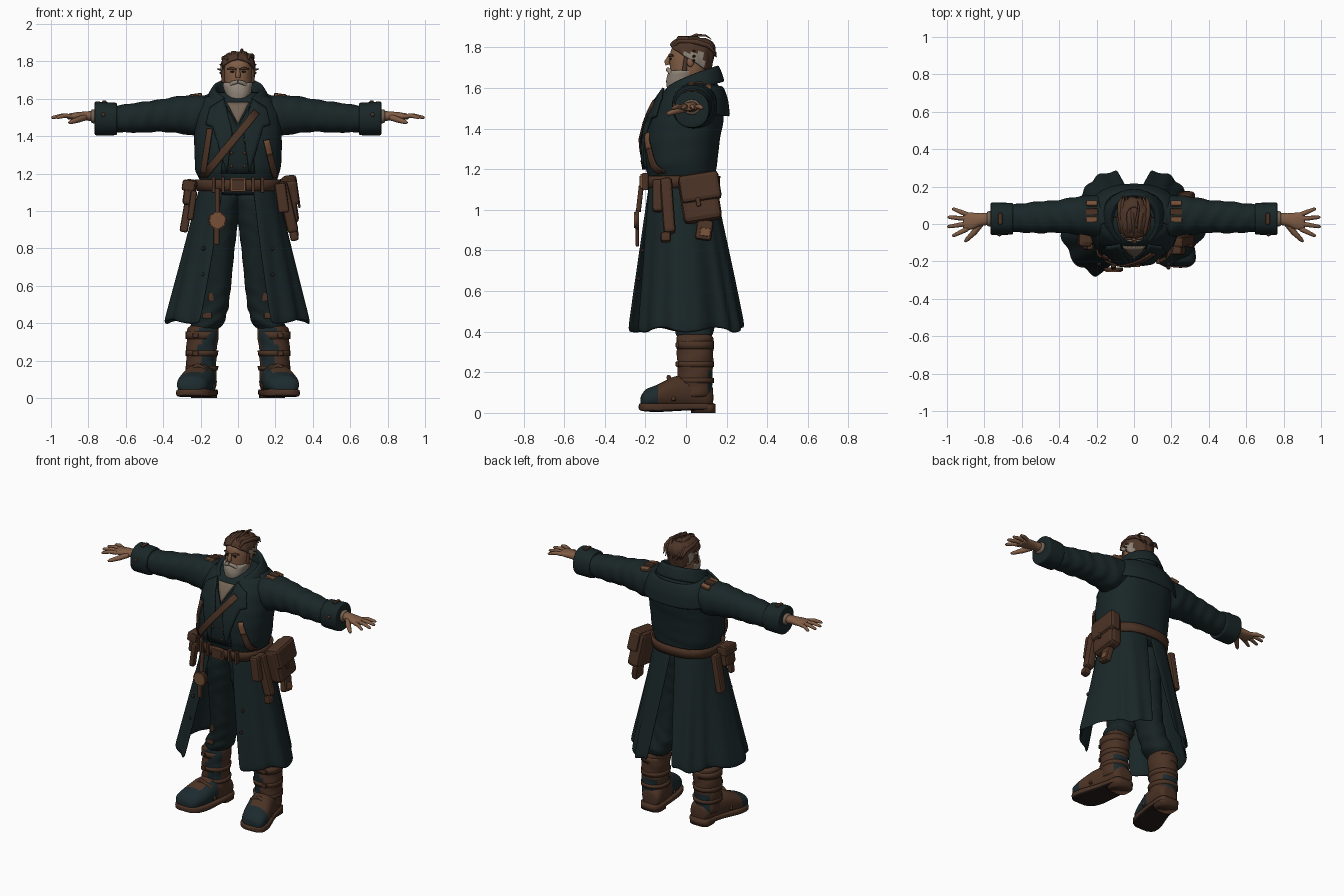
import bpy, bmesh, random
from math import sin, cos, pi, radians
from mathutils import Vector, Matrix

random.seed(4)
if "Cube" in bpy.data.objects:
    bpy.data.objects.remove(bpy.data.objects["Cube"])


def material(name, r, g, b):
    m = bpy.data.materials.new(name)
    m.use_nodes = True
    m.diffuse_color = (r, g, b, 1)
    node = m.node_tree.nodes["Principled BSDF"]
    node.inputs["Base Color"].default_value = (r, g, b, 1)
    node.inputs["Roughness"].default_value = .9
    return m


COAT = material("dark teal cloth", .010, .0195, .021)
TROUSER = material("charcoal cloth", .009, .017, .018)
LEATHER = material("brown leather", .070, .032, .018)
TAN = material("worn tan leather", .18, .08, .04)
SKIN = material("skin", .22, .11, .06)
GREY = material("grey hair", .28, .235, .19)
HAIR = material("brown hair", .072, .034, .02)
TEAL = material("boot teal", .012, .024, .028)
SHIRT = material("linen", .17, .125, .09)
DARK = material("dark sole", .018, .012, .010)


def finish(name, bm, mats, subd=0, thick=0, rule=None, bevel=0):
    bmesh.ops.recalc_face_normals(bm, faces=bm.faces)
    for f in bm.faces:
        f.smooth = True
        if rule:
            f.material_index = rule(f.calc_center_median(), f.normal)
    me = bpy.data.meshes.new(name)
    bm.to_mesh(me)
    bm.free()
    ob = bpy.data.objects.new(name, me)
    bpy.context.collection.objects.link(ob)
    for m in mats if isinstance(mats, list) else [mats]:
        me.materials.append(m)
    if thick:
        mod = ob.modifiers.new("thickness", "SOLIDIFY")
        mod.thickness, mod.offset = thick, 0
    if bevel:
        mod = ob.modifiers.new("soft edges", "BEVEL")
        mod.width, mod.segments = bevel, 2
    if subd:
        mod = ob.modifiers.new("smooth", "SUBSURF")
        mod.levels = mod.render_levels = subd
    return ob


def rim(t, a, b, p):
    """Point on a superellipse; t = 0 is the -b side."""
    s, c = sin(t), -cos(t)
    return (a * abs(s) ** (2 / p) * (1 if s > 0 else -1),
            b * abs(c) ** (2 / p) * (1 if c > 0 else -1))


def mix(secs, pos):
    """Interpolate (pos, centre a, centre b, radius a, radius b) sections."""
    secs = sorted(secs)
    pos = min(max(pos, secs[0][0]), secs[-1][0])
    for lo, hi in zip(secs, secs[1:]):
        if pos <= hi[0]:
            t = (pos - lo[0]) / (hi[0] - lo[0])
            return [x + (y - x) * t for x, y in zip(lo, hi)]


def loft(name, secs, mats, axis="z", side=1, n=24, p=2.2, steps=2, fold=0, rule=None, subd=1):
    bm, rings = bmesh.new(), []
    stops = [a[0] + (b[0] - a[0]) * k / steps for a, b in zip(secs, secs[1:]) for k in range(steps)]
    for pos in stops + [secs[-1][0]]:
        _, ca, cb, ra, rb = mix(secs, pos)
        ring = []
        for i in range(n):
            t = 2 * pi * i / n
            w = 1 + fold * sin(70 * pos + 2 * sin(2 * t) + t)
            a, b = rim(t, ra * w, rb * w, p)
            a, b = a + ca, b + cb
            co = {"z": (a, b, pos), "x": (pos, a, b), "y": (a, pos, b)}[axis]
            ring.append(bm.verts.new((co[0] * side, co[1], co[2])))
        rings.append(ring)
    for r, q in zip(rings, rings[1:]):
        for i in range(n):
            bm.faces.new((r[i], r[(i + 1) % n], q[(i + 1) % n], q[i]))
    bm.faces.new(rings[0])
    bm.faces.new(rings[-1])
    return finish(name, bm, mats, subd, rule=rule)


def sheet(name, f, mats, nu=32, nv=6, thick=.012, rule=None, subd=1):
    bm = bmesh.new()
    g = [[bm.verts.new(f(u / nu, v / nv)) for u in range(nu + 1)] for v in range(nv + 1)]
    for v in range(nv):
        for u in range(nu):
            bm.faces.new((g[v][u], g[v][u + 1], g[v + 1][u + 1], g[v + 1][u]))
    return finish(name, bm, mats, subd, thick, rule)


def tube(name, pts, radii, mat, side=1):
    cu = bpy.data.curves.new(name, "CURVE")
    cu.dimensions, cu.bevel_depth, cu.bevel_resolution, cu.use_fill_caps = "3D", 1, 3, True
    sp = cu.splines.new("POLY")
    sp.points.add(len(pts) - 1)
    for q, co, r in zip(sp.points, pts, radii):
        q.co, q.radius = (co[0] * side, co[1], co[2], 1), r
    cu.materials.append(mat)
    bpy.context.collection.objects.link(bpy.data.objects.new(name, cu))


def box(name, at, size, mat, side=1, rx=0, ry=0, bevel=.012):
    bm = bmesh.new()
    bmesh.ops.create_cube(bm, size=1)
    m = Matrix.Rotation(radians(ry * side), 4, "Y") @ Matrix.Rotation(radians(rx), 4, "X")
    bm.transform(Matrix.Translation((at[0] * side, at[1], at[2])) @ m @ Matrix.Diagonal((*size, 1)))
    finish(name, bm, mat, bevel=bevel).data.shade_flat()


def ball(name, at, size, mat, side=1):
    bm = bmesh.new()
    bmesh.ops.create_uvsphere(bm, u_segments=14, v_segments=8, radius=1)
    bm.transform(Matrix.Translation((at[0] * side, at[1], at[2])) @ Matrix.Diagonal((*size, 1)))
    finish(name, bm, mat)


# Coat body
BODY = [(1.08, 0, -.02, .195, .165), (1.16, 0, -.02, .205, .165), (1.22, 0, -.025, .23, .178),
        (1.35, 0, -.018, .236, .186), (1.45, 0, .005, .235, .183), (1.54, 0, .022, .225, .163),
        (1.6, 0, .035, .19, .135), (1.64, 0, .05, .11, .09)]
loft("coat_body", BODY, COAT, n=36, p=2.4, steps=3, fold=.012)


def wrap(t, z, off):
    _, _, cy, rx, ry = mix(BODY, z)
    x, y = rim(t, rx + off, ry + off, 2.4)
    return x, y + cy, z


def plate(name, pts, mat, off=.012, side=1, thick=.009):
    """Flat outline in x and z, laid onto the front of the coat body."""
    bm = bmesh.new()
    bm.faces.new([bm.verts.new((x * side, 0, z)) for x, z in pts])
    bmesh.ops.triangulate(bm, faces=bm.faces)
    bmesh.ops.subdivide_edges(bm, edges=bm.edges, cuts=5, use_grid_fill=True)
    for v in bm.verts:
        _, _, cy, rx, ry = mix(BODY, v.co.z)
        k = min(abs(v.co.x) / rx, .97)
        v.co.y = cy - ry * (1 - k ** 2.4) ** (1 / 2.4) - off
    finish(name, bm, mat, thick=thick)


def strap(name, a, b, w, mat, off):
    d = (Vector(b) - Vector(a)).normalized() * w / 2
    n = Vector((-d.y, d.x))
    plate(name, [Vector(a) + n, Vector(a) - n, Vector(b) - n, Vector(b) + n], mat, off)


plate("shirt_front", [(-.06, 1.58), (0, 1.465), (.06, 1.58)], SHIRT, .009)
plate("waistcoat", [(-.06, 1.56), (-.09, 1.2), (.09, 1.2), (.06, 1.56), (0, 1.45)], TROUSER, .007)
sheet("shoulder_yoke", lambda u, v: wrap(radians(75 + 210 * u), 1.63 - .15 * v - .02 * sin(pi * u), .012 + .012 * v), COAT)
strap("cross_strap", (.1, 1.53), (-.18, 1.19), .038, LEATHER, .026)
strap("worn_strap_left", (.15, 1.38), (.2, 1.18), .028, LEATHER, .022)
strap("worn_strap_tip", (.152, 1.375), (.17, 1.3), .029, TAN, .024)
strap("strap_right", (-.15, 1.44), (-.19, 1.18), .028, LEATHER, .022)


# Upright collar with a turned-down outer edge
def collar(u, v):
    t = radians(34 + 292 * u)
    back = ((1 - cos(t)) / 2) ** .65
    if v < .5:
        k = v * 2
        x, y = rim(t, .1 + .025 * k, .115 + .02 * k, 2)
        z = 1.55 + (.03 + .14 * back) * k
    else:
        k = v * 2 - 1
        x, y = rim(t, .125 + .05 * k, .135 + .03 * k, 2)
        z = 1.58 + .14 * back - .09 * k
    return x, y + .02, z


sheet("collar", collar, COAT, thick=.014)


# Long coat skirt in two panels, open at the front and vented at the back
def skirt(side, reach, slim):
    def f(u, v):
        t = radians((22 + 7 * v) * (1 - u) + (179.5 - 9 * v) * u)
        w = 1 + .025 * v * sin(15 * t)
        c = -cos(t)
        if c > 0:
            x, y = rim(t, .2 + (.19 - .09 * min(1, 2 * c)) * v, .155 + .132 * v, 2.2 + .8 * c)
        else:
            x, y = rim(t, .2 + (.19 + slim * c) * v, .17 + reach * v, 2.15)
        return x * w * side, y * w - .02 + .02 * v, 1.13 - .725 * v + .012 * v * sin(7 * t)
    sheet("coat_skirt", f, COAT, nu=44, nv=10)


skirt(1, .09, .06)
skirt(-1, .145, 0)

# Belt and buckle
sheet("belt", lambda u, v: wrap(2 * pi * u, 1.108 + .06 * v, .017), LEATHER, nu=40, nv=2, subd=0)
box("belt_buckle", (0, -.215, 1.14), (.085, .02, .075), TAN, bevel=.006)
box("buckle_centre", (0, -.223, 1.14), (.066, .014, .056), LEATHER, bevel=.004)
for x in (-.13, -.08, .08, .13):
    box("belt_loop", (x, -.2, 1.14), (.018, .03, .085), LEATHER, bevel=.004)

# Head, beard and face
HEAD = [(1.5, 0, 0, .07, .07), (1.58, 0, 0, .055, .06), (1.62, 0, .0, .064, .075), (1.68, 0, .012, .074, .092),
        (1.74, 0, .018, .077, .1), (1.79, 0, .026, .074, .102), (1.822, 0, .032, .058, .083), (1.838, 0, .03, .03, .045)]
loft("head", HEAD, SKIN)
loft("neck_scarf", [(1.48, 0, -.02, .08, .1), (1.53, 0, -.025, .082, .102), (1.57, 0, -.005, .07, .08)], SHIRT, fold=.05, steps=5)
tube("neck_cord", [(-.075, -.09, 1.56), (-.04, -.125, 1.525), (0, -.14, 1.51), (.04, -.125, 1.525), (.075, -.09, 1.56)],
     [.006] * 5, LEATHER)
loft("beard", [(1.57, 0, -.06, .018, .022), (1.595, 0, -.05, .048, .045), (1.635, 0, -.034, .072, .064),
               (1.67, 0, -.016, .08, .076), (1.692, 0, -.004, .079, .074)], GREY, fold=.03)


def hair(u, v):
    t = 2 * pi * u
    low = 1.808 - .135 * ((1 - cos(t)) / 2)
    z = low + (1.838 - low) * v
    _, _, cy, rx, ry = mix(HEAD, z)
    x, y = rim(t, rx + .01, ry + .012, 2.1)
    k = 1 + .04 * sin(11 * t + 5 * v)
    return x * k, y * k + cy, z + .008 * v


sheet("hair", hair, [HAIR, GREY], nu=44, nv=8, thick=.014,
      rule=lambda c, n: 1 if abs(c.x) > .05 and c.z < 1.775 and -.01 < c.y < .085 else 0)
ball("hair_crown", (0, .03, 1.832), (.046, .062, .016), HAIR)
for i in range(12):
    x = -.055 + .01 * i
    rise, sway = random.uniform(-.005, .02), random.uniform(-.012, .012)
    top = 1.838 + rise - abs(x) * .35
    tube("hair_lock", [(x, -.06, 1.808), (x * 1.1, -.035, top), (x * 1.2 + sway, .05, top - .004),
                       (x * 1.2 + sway, .11, 1.81), (x + sway, .15, 1.755 + rise)], [.005, .011, .014, .012, .002], HAIR)
tube("loose_lock", [(.01, 0, 1.84), (.02, .05, 1.862), (.025, .1, 1.858), (.02, .125, 1.84)], [.008, .007, .005, .001], HAIR)
tube("nose", [(0, -.078, 1.76), (0, -.094, 1.73), (0, -.09, 1.714)], [.009, .014, .012], SKIN)
for s in (1, -1):
    for z, out in ((1.8, .098), (1.775, .112), (1.755, .1)):
        tube("hair_tuft", [(.066, .03, z), (.088, .04, z - .02), (out, .035, z - .016)], [.013, .009, .002], HAIR, s)
    tube("moustache", [(0, -.09, 1.692), (.03, -.081, 1.684), (.055, -.064, 1.66)], [.01, .012, .006], GREY, s)
    tube("sideburn", [(.077, -.008, 1.685), (.077, .002, 1.765)], [.012, .01], HAIR, s)
    tube("eyebrow", [(.01, -.082, 1.757), (.032, -.079, 1.763), (.056, -.064, 1.76)], [.005, .008, .004], HAIR, s)
    ball("eye", (.031, -.076, 1.744), (.012, .006, .005), DARK, s)
    ball("ear", (.082, .022, 1.73), (.01, .018, .026), SKIN, s)

for s in (1, -1):
    # Lapels, buttons and shoulder tabs
    plate("lapel", [(.075, 1.6), (.15, 1.55), (.17, 1.46), (.135, 1.45), (.06, 1.2), (.03, 1.42)], COAT, .016, s, .012)
    for z in (1.24, 1.31, 1.38):
        ball("waistcoat_button", (.035, wrap(.2, z, .018)[1], z), (.008, .006, .008), LEATHER, s)
    for z in (.8, .66):
        ball("skirt_button", (.185, -.315 + z * .125, z), (.011, .011, .011), DARK, s)
    box("shoulder_tab", (.225, .065, 1.618), (.065, .035, .02), LEATHER, s, ry=8, bevel=.005)
    box("shoulder_tab_end", (.225, .025, 1.615), (.06, .03, .022), TAN, s, ry=8, bevel=.005)
    box("shoulder_tab_back", (.225, .11, 1.608), (.06, .03, .022), TAN, s, rx=-20, ry=8, bevel=.005)

    # Sleeve, cuff and hand
    loft("sleeve", [(.12, .035, 1.525, .1, .09), (.22, .045, 1.51, .112, .112), (.32, .045, 1.515, .1, .1),
                    (.42, .04, 1.51, .086, .086), (.5, .036, 1.502, .087, .084), (.6, .032, 1.495, .078, .076),
                    (.68, .03, 1.49, .072, .07)], COAT, "x", s, steps=4, fold=.045)
    loft("cuff", [(.645, .028, 1.492, .08, .08), (.65, .028, 1.492, .086, .088), (.71, .028, 1.493, .087, .09),
                  (.762, .028, 1.495, .088, .092), (.768, .028, 1.495, .08, .084)], COAT, "x", s)
    box("cuff_strap", (.715, .028, 1.585), (.022, .06, .01), LEATHER, s, bevel=.004)
    ball("cuff_button", (.72, -.058, 1.515), (.011, .008, .011), LEATHER, s)
    loft("shirt_cuff", [(.76, .028, 1.505, .043, .04), (.79, .028, 1.507, .04, .035)], SHIRT, "x", s)
    loft("palm", [(.77, .028, 1.508, .034, .028), (.82, .024, 1.508, .033, .024), (.86, .016, 1.507, .045, .022),
                  (.9, .014, 1.505, .048, .017), (.915, .014, 1.504, .042, .012)], SKIN, "x", s)
    for y, tip, end in ((-.026, .965, -.062), (.002, .99, -.014), (.028, .988, .036), (.05, .965, .08)):
        tube("finger", [(.89, y, 1.506), ((.89 + tip) / 2, (y + end) / 2, 1.51), (tip, end, 1.5), (tip + .008, end, 1.498)],
             [.013, .012, .009, .004], SKIN, s)
    tube("thumb", [(.82, .0, 1.5), (.855, -.045, 1.488), (.895, -.085, 1.475), (.905, -.094, 1.472)], [.017, .016, .011, .005], SKIN, s)

    # Trouser leg
    loft("trouser_leg", [(1.1, .08, -.02, .1, .14), (.95, .088, -.02, .09, .13), (.8, .1, -.01, .083, .11),
                         (.6, .112, .01, .075, .095), (.48, .13, .03, .08, .092), (.42, .155, .04, .088, .098),
                         (.39, .17, .043, .086, .092), (.36, .18, .045, .07, .08)], TROUSER, side=s, steps=4, fold=.05)
    box("knee_patch", (.145, -.068, .54), (.03, .014, .045), LEATHER, s, bevel=.005)
    box("shin_patch", (.165, -.06, .44), (.05, .014, .03), LEATHER, s, bevel=.005)

    # Boot
    loft("boot_shaft", [(.07, .192, .045, .08, .085), (.16, .197, .045, .08, .085), (.26, .195, .045, .083, .09),
                        (.37, .185, .045, .086, .092), (.39, .183, .045, .07, .08)], [LEATHER, TEAL], side=s, steps=4,
         fold=.04, rule=lambda c, n: 1 if n.y < -.5 and n.x * s < .1 or n.y > .6 and c.z < .2 else 0)
    loft("boot_foot", [(.135, .177, .075, .05, .05), (.11, .182, .085, .07, .07), (.03, .193, .1, .078, .09),
                       (-.06, .212, .097, .087, .084), (-.14, .234, .078, .092, .062), (-.2, .247, .067, .08, .05),
                       (-.225, .25, .055, .045, .025)], [LEATHER, TEAL], "y", s, steps=3,
         rule=lambda c, n: 1 if c.y < -.13 or c.y < -.04 and n.x * s < -.4 else 0)
    loft("boot_sole", [(.145, .177, .03, .05, .018), (.11, .18, .03, .075, .018), (0, .195, .03, .084, .018), (-.13, .228, .026, .1, .022),
                       (-.2, .243, .028, .09, .022), (-.235, .248, .03, .045, .016)], [LEATHER, DARK], "y", s, p=5,
         rule=lambda c, n: 1 if n.z < -.5 else 0)
    loft("boot_heel", [(0, .182, .085, .07, .06), (.045, .182, .085, .072, .06)], LEATHER, side=s, p=3.5, steps=1, subd=0)
    for z, h in ((.16, .012), (.24, .014), (.335, .02)):
        loft("boot_strap", [(z - h, .195, .045, .086, .092), (z + h, .192, .045, .088, .093)], LEATHER, side=s, steps=1, subd=0)
        box("boot_buckle", (.227, -.043, z), (.03, .016, .026), LEATHER, s, bevel=.004)
    tube("instep_strap", [(.13, -.06, .06), (.155, -.075, .145), (.215, -.085, .176), (.27, -.075, .14), (.295, -.06, .06)],
         [.011] * 5, LEATHER, s)

# Large satchel on the left hip
box("satchel", (.27, .068, 1.055), (.085, .19, .23), LEATHER, rx=9, ry=-8, bevel=.025)
box("satchel_flap", (.282, .068, 1.11), (.08, .2, .14), LEATHER, rx=9, ry=-8, bevel=.02)
box("satchel_clasp", (.326, .06, 1.04), (.012, .022, .045), LEATHER, rx=9, ry=-8, bevel=.004)
box("hanging_pouch", (.295, .09, .9), (.04, .08, .1), LEATHER, rx=-8, ry=-10)
box("pouch_patch", (.316, .095, .89), (.012, .05, .04), TAN, rx=-8, ry=-10, bevel=.004)
box("left_holster", (.265, -.09, 1.02), (.06, .06, .28), LEATHER, rx=4, ry=-13, bevel=.018)
box("left_front_pouch", (.235, -.14, 1.07), (.06, .05, .16), LEATHER, ry=-8)
box("holster_end", (.3, -.1, .865), (.045, .05, .05), LEATHER, ry=-13)

# Right hip pouches
box("right_pouch", (-.258, -.06, 1.1), (.065, .11, .14), LEATHER, ry=8, bevel=.018)
box("right_pouch_flap", (-.264, -.06, 1.135), (.07, .12, .06), LEATHER, ry=8)
box("right_sheath", (-.27, .04, 1.01), (.045, .06, .25), LEATHER, ry=10)
box("right_tool", (-.245, -.12, 1.03), (.035, .04, .16), LEATHER, ry=8)

# Round charm hanging from the belt
tube("charm_body", [(-.11, -.25, .95), (-.11, -.232, .95)], [.05, .05], LEATHER)
tube("charm_face", [(-.11, -.257, .95), (-.11, -.235, .95)], [.042, .044], TAN)
tube("charm_strap", [(-.11, -.22, 1.12), (-.11, -.235, .99)], [.013, .013], LEATHER)
box("charm_tassel", (-.115, -.24, .865), (.03, .016, .09), LEATHER, bevel=.005)
